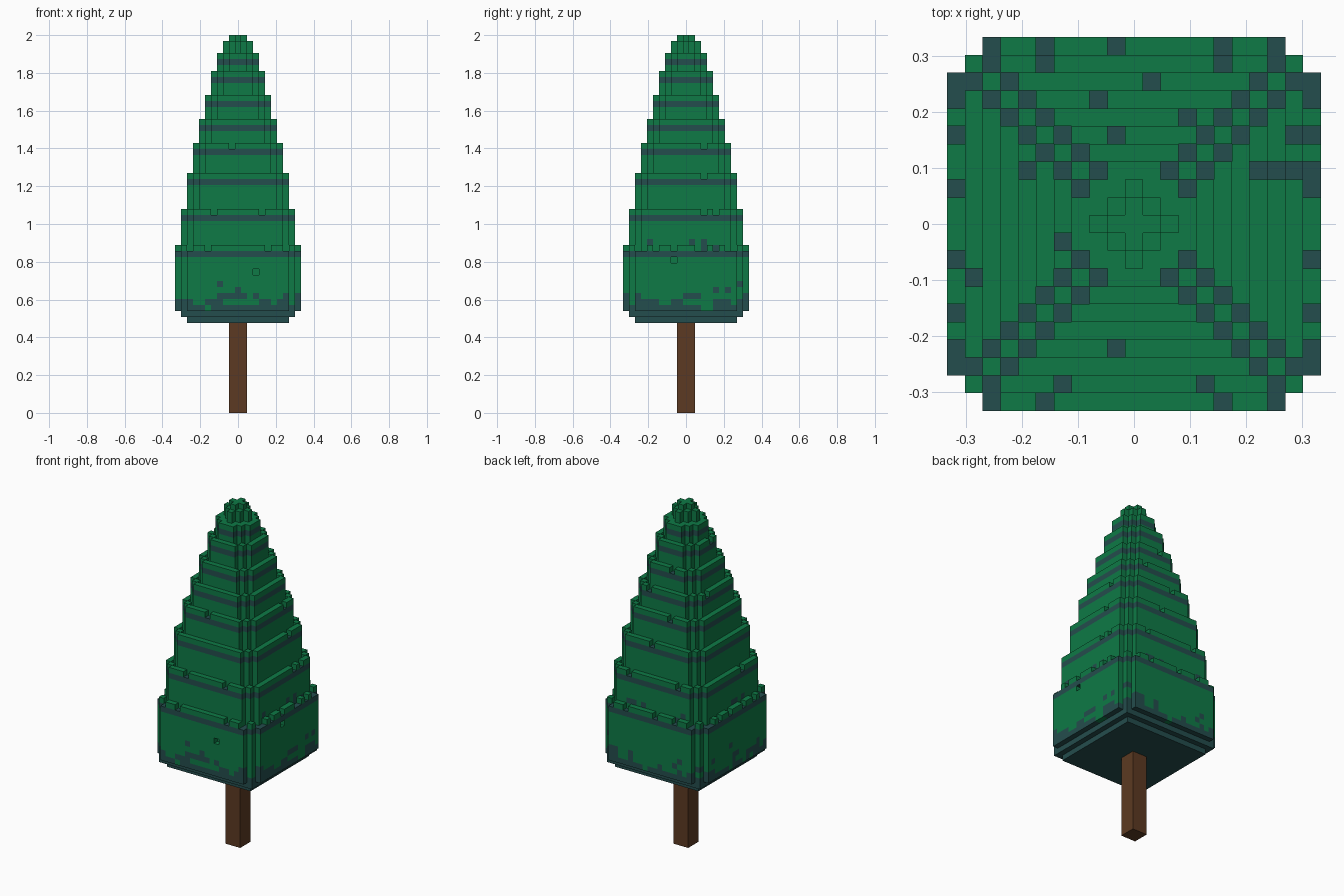
import bpy
import bmesh
import random
from mathutils import Vector

random.seed(4)
UNIT = 2 / 63  # edge of one block

cube = bpy.data.objects.get("Cube")
if cube:
    bpy.data.objects.remove(cube, do_unlink=True)


def make_material(name, rgb):
    mat = bpy.data.materials.new(name)
    mat.use_nodes = True
    color = (*rgb, 1)
    mat.diffuse_color = color
    mat.node_tree.nodes["Principled BSDF"].inputs["Base Color"].default_value = color
    return mat


green = make_material("leaf green", (0.0044, 0.195, 0.061))
teal = make_material("shaded teal", (0.0176, 0.0742, 0.0742))
brown = make_material("bark brown", (0.107, 0.042, 0.016))


def block_object(name, cells, materials):
    """Skin a dict of blocks {(x, y, z): material index} with outer faces only."""
    bm = bmesh.new()
    axes = [Vector(a) for a in ((1, 0, 0), (0, 1, 0), (0, 0, 1))]
    for cell, index in cells.items():
        centre = Vector(cell) + axes[2] / 2
        for i in range(3):
            for sign in (-1, 1):
                n = axes[i] * sign
                if tuple(int(c + d) for c, d in zip(cell, n)) in cells:
                    continue
                u, v = axes[(i + 1) % 3] / 2, axes[(i + 2) % 3] / 2 * sign
                mid = centre + n / 2
                corners = (mid - u - v, mid + u - v, mid + u + v, mid - u + v)
                face = bm.faces.new([bm.verts.new(c * UNIT) for c in corners])
                face.material_index = index
    bmesh.ops.remove_doubles(bm, verts=bm.verts, dist=UNIT / 100)
    mesh = bpy.data.meshes.new(name)
    bm.to_mesh(mesh)
    bm.free()
    for mat in materials:
        mesh.materials.append(mat)
    obj = bpy.data.objects.new(name, mesh)
    bpy.context.collection.objects.link(obj)
    return obj


def square(half):
    r = range(-half, half + 1)
    return [(x, y) for x in r for y in r]


def tier_plan(half):
    """Square with each corner stepped in."""
    limit = max(2 * half - 2, 1)
    return [(x, y) for x, y in square(half) if abs(x) + abs(y) <= limit]


# Trunk
trunk = {(x, y, z): 0 for x, y in square(1) for z in range(15)}
block_object("trunk", trunk, [brown])

# Underside steps of the foliage
GREEN, TEAL = 0, 1
foliage = {}
for half, z in ((8, 15), (9, 16)):
    for x, y in square(half):
        foliage[x, y, z] = TEAL

# Stacked tiers, each with a teal band under a green lip
tops = [28, 34, 40, 45, 49, 53, 57, 60, 62, 63]
bottom = 17
for step, top in enumerate(tops):
    half = 10 - step
    for x, y in tier_plan(half):
        for z in range(bottom, top):
            band = z == top - 2 and half > 2
            foliage[x, y, z] = TEAL if band else GREEN
    # Lip gaps beside the corners
    if half > 3:
        for sx in (-1, 1):
            for sy in (-1, 1):
                foliage.pop((sx * (half - 1), sy * (half - 2), top - 1), None)
                foliage.pop((sx * (half - 2), sy * (half - 1), top - 1), None)
                if half == 10:
                    foliage.pop((sx * half, sy * 8, top - 1), None)
                    foliage.pop((sx * 8, sy * half, top - 1), None)
                    foliage.pop((sx * half, sy * 7, top - 1), None)
    bottom = top

# Single gaps scattered along the lips
gaps = [(-5, 10), (-1, 10), (5, 10), (-5, 9), (5, 9), (1, 8), (-2, 7), (3, 6),
        (-10, 5), (-1, 5), (9, 5), (10, 5), (-10, 2), (10, 2), (-6, 3), (7, 3),
        (8, 3), (9, 3), (10, 3), (-4, -1), (-10, -2), (10, -2), (-9, -3),
        (-10, -5), (10, -5), (-1, -7), (-4, -9), (4, -9), (-5, -10), (5, -10)]
for x, y in gaps:
    half = max(abs(x), abs(y))
    foliage.pop((x, y, tops[10 - half] - 1), None)

# Speckled shade at the foot of the lowest tier, thinning upward
chance = {17: 0.92, 18: 0.3, 19: 0.14, 20: 0.06, 21: 0.03}
for (x, y, z) in foliage:
    near_corner = min(abs(x), abs(y)) >= 6
    if random.random() < chance.get(z, 0) * (1.8 if near_corner else 1):
        foliage[x, y, z] = TEAL
    # Shade behind the first lip
    if z in (27, 28) and max(abs(x), abs(y)) == 9 and random.random() < (0.7 if z == 27 else 0.12):
        foliage[x, y, z] = TEAL if z == 28 or (x, y) in gaps else foliage[x, y, z]

# Small pits in the lowest tier
for pit in ((3, -10, 23), (10, -2, 25)):
    foliage.pop(pit, None)

block_object("foliage", foliage, [green, teal])
